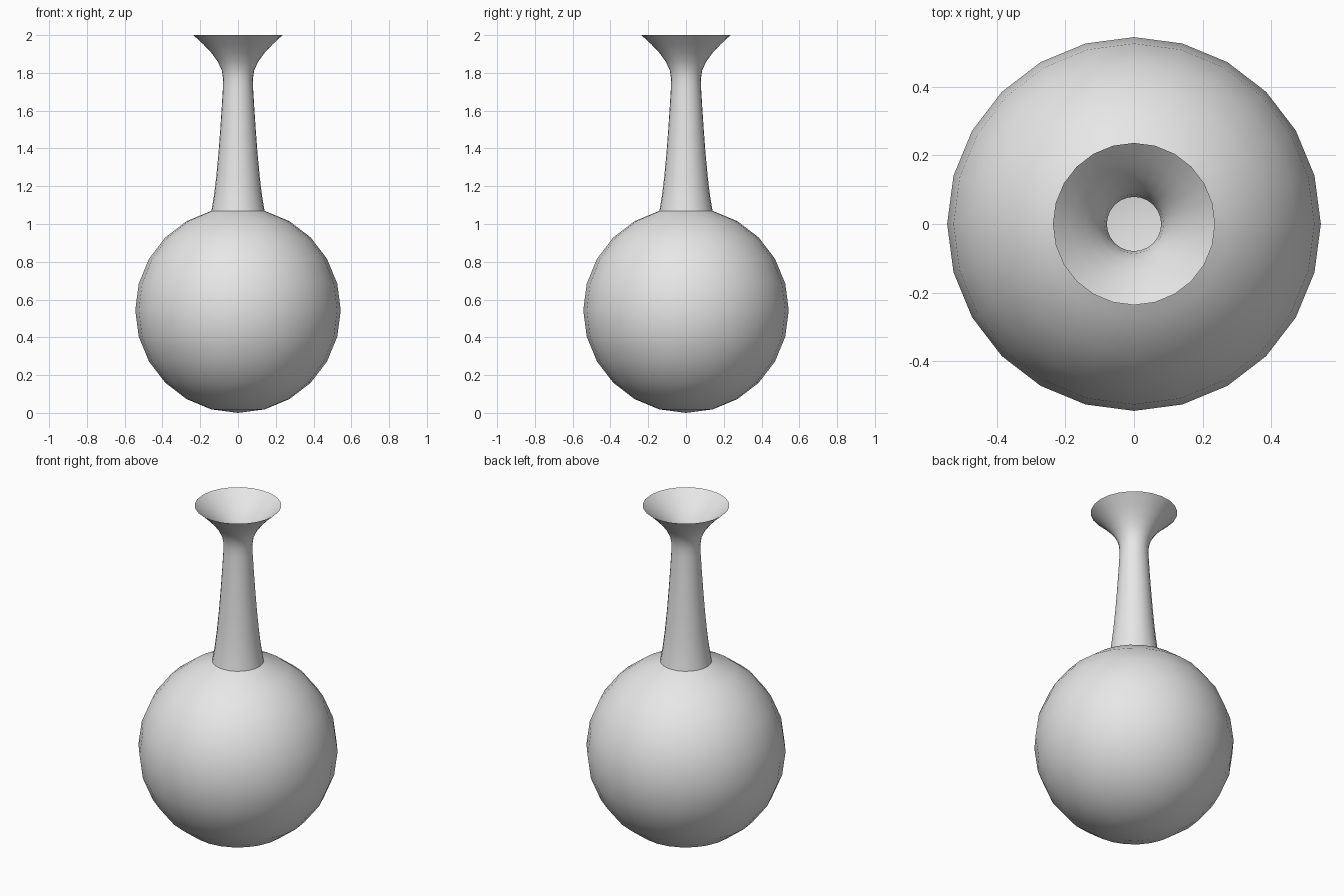
import bpy, bmesh, math

# Remove the default cube
cube = bpy.data.objects.get("Cube")
if cube:
    bpy.data.objects.remove(cube, do_unlink=True)

SIDES = 24
RADIUS = 0.544

# Single clay colour
clay = bpy.data.materials.new("light_grey_clay")
clay.use_nodes = True
clay.diffuse_color = (0.8, 0.8, 0.8, 1)
clay.node_tree.nodes["Principled BSDF"].inputs["Base Color"].default_value = (0.8, 0.8, 0.8, 1)


def lathe(name, profile):
    """Revolve (radius, height) points around z."""
    bm = bmesh.new()
    points = [bm.verts.new((r, 0, z)) for r, z in profile]
    edges = [bm.edges.new(pair) for pair in zip(points, points[1:])]
    bmesh.ops.spin(bm, geom=points + edges, cent=(0, 0, 0), axis=(0, 0, 1),
                   angle=math.tau, steps=SIDES, use_merge=False)
    bmesh.ops.remove_doubles(bm, verts=bm.verts, dist=0.0005)
    bmesh.ops.recalc_face_normals(bm, faces=bm.faces)
    mesh = bpy.data.meshes.new(name)
    bm.to_mesh(mesh)
    bm.free()
    mesh.materials.append(clay)
    obj = bpy.data.objects.new(name, mesh)
    bpy.context.collection.objects.link(obj)
    bpy.ops.object.select_all(action='DESELECT')
    obj.select_set(True)
    bpy.context.view_layer.objects.active = obj
    bpy.ops.object.shade_smooth_by_angle(angle=math.radians(40))
    return obj


# Round body: sphere rings from the bottom pole up to the neck opening
step = math.tau / SIDES
body = [(RADIUS * math.sin(i * step), RADIUS * (1 - math.cos(i * step)))
        for i in range(SIDES // 2)]

# Slender neck that tapers, then flares into an open trumpet lip
neck = [(0.127, 1.15), (0.115, 1.25), (0.103, 1.38), (0.094, 1.5),
        (0.086, 1.62), (0.08, 1.72), (0.079, 1.77), (0.086, 1.815),
        (0.107, 1.86), (0.14, 1.905), (0.184, 1.952), (0.236, 2.0)]

vase = lathe("vase", body + neck)
